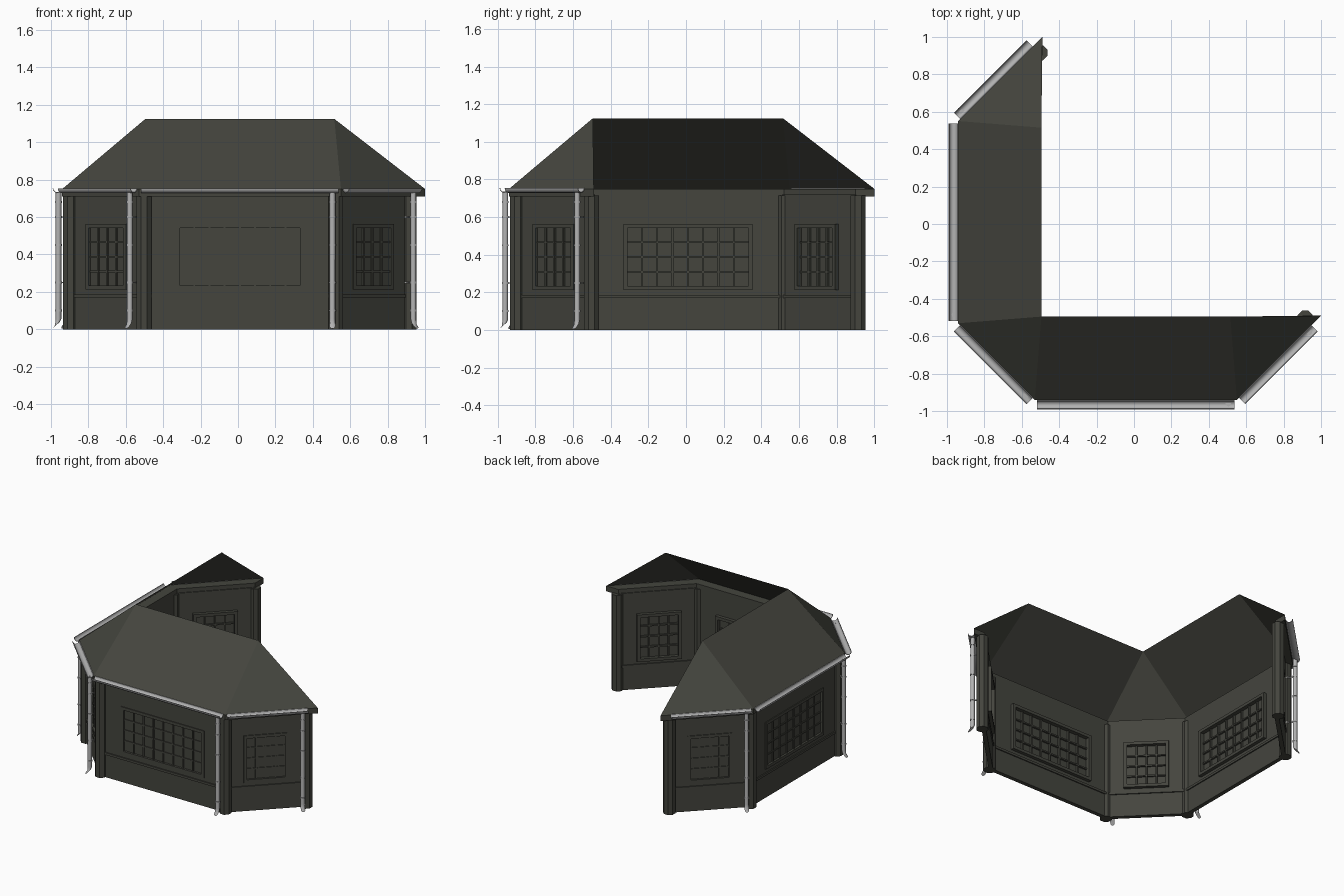
import bpy, bmesh, math
from mathutils import Matrix, Vector

if "Cube" in bpy.data.objects:
    bpy.data.objects.remove(bpy.data.objects["Cube"])

C = 0.01            # centre of the octagonal plan
R2 = math.sqrt(2)


def material(name, col):
    m = bpy.data.materials.new(name)
    m.diffuse_color = (*col, 1)
    m.use_nodes = True
    m.node_tree.nodes["Principled BSDF"].inputs["Base Color"].default_value = m.diffuse_color
    return m


DARK = material("dark_olive_grey", (0.058, 0.059, 0.048))
METAL = material("light_metal", (0.45, 0.45, 0.45))


def finish(bm, name, mat, smooth=False):
    bmesh.ops.recalc_face_normals(bm, faces=bm.faces)
    me = bpy.data.meshes.new(name)
    bm.to_mesh(me)
    bm.free()
    me.materials.append(mat)
    ob = bpy.data.objects.new(name, me)
    bpy.context.collection.objects.link(ob)
    if smooth:
        bpy.context.view_layer.objects.active = ob
        ob.select_set(True)
        bpy.ops.object.shade_smooth_by_angle(angle=math.radians(40))
        ob.select_set(False)
    return ob


def box(bm, mat4, u0, u1, d0, d1, z0, z1):
    """Box in a wall's frame: u to the right, d outward from the centre."""
    size = Matrix.Diagonal((u1 - u0, d1 - d0, z1 - z0, 1))
    mid = Matrix.Translation(((u0 + u1) / 2, -(d0 + d1) / 2, (z0 + z1) / 2))
    bmesh.ops.create_cube(bm, size=1, matrix=mat4 @ mid @ size)


def plan(d, D, cut=None):
    """Open octagon plan: long sides at distance d, corner sides at D."""
    h = D * R2 - d
    p = [[d, -h], [h, -d], [-h, -d], [-d, -h], [-d, h], [-h, d]]
    p = [[x + C, y + C] for x, y in p]
    if cut is not None:
        s = cut - p[0][1]
        p[0] = [p[0][0] + s, cut]
        p[5] = [cut, p[5][1] + s]
    return p


def strip(name, d, D, t, z0, z1, cut=None):
    """Mitred band that follows the five walls."""
    bm = bmesh.new()
    rings = []
    for (xo, yo), (xi, yi) in zip(plan(d, D, cut), plan(d - t, D - t, cut)):
        rings.append([bm.verts.new(v) for v in
                      ((xo, yo, z0), (xo, yo, z1), (xi, yi, z1), (xi, yi, z0))])
    for a, b in zip(rings, rings[1:]):
        for i in range(4):
            j = (i + 1) % 4
            bm.faces.new((a[i], a[j], b[j], b[i]))
    bm.faces.new(rings[0])
    bm.faces.new(rings[-1])
    return finish(bm, name, DARK)


def wall(name, M, d, half, wu, cols):
    """Wall with a window opening, muntins and frames."""
    t, z0, z1, top = 0.03, 0.23, 0.545, 0.72
    bm = bmesh.new()
    box(bm, M, -half, half, d - t, d, 0, z0)
    box(bm, M, -half, half, d - t, d, z1, top)
    box(bm, M, -half, -wu, d - t, d, z0, z1)
    box(bm, M, wu, half, d - t, d, z0, z1)
    finish(bm, name + "_wall", DARK)

    bm = bmesh.new()
    box(bm, M, -wu, wu, d - 0.02, d - 0.01, z0, z1)
    finish(bm, name + "_window_pane", DARK)

    bm = bmesh.new()
    for i in range(1, cols):
        u = -wu + 2 * wu * i / cols
        box(bm, M, u - 0.005, u + 0.005, d - 0.035, d - 0.002, z0, z1)
    for i in range(1, 4):
        z = z0 + (z1 - z0) * i / 4
        box(bm, M, -wu, wu, d - 0.033, d - 0.004, z - 0.005, z + 0.005)
    finish(bm, name + "_window_muntins", DARK)

    bm = bmesh.new()
    for a, b in ((d - t - 0.025, d - t), (d - 0.01, d + 0.006)):
        w = 0.018
        box(bm, M, -wu - w, -wu + 0.004, a, b, z0 - w, z1 + w)
        box(bm, M, wu - 0.004, wu + w, a, b, z0 - w, z1 + w)
        box(bm, M, -wu, wu, a, b, z0 - w, z0 + 0.004)
        box(bm, M, -wu, wu, a, b, z1 - 0.004, z1 + w)
    finish(bm, name + "_window_frame", DARK)


def gutter(name, M, d, half):
    """Half-round channel, open at the top."""
    bm = bmesh.new()
    n, rings = 8, []
    for u in (-half, half):
        ring = []
        for r, order in ((0.025, range(n + 1)), (0.021, range(n, -1, -1))):
            for i in order:
                a = math.pi * (1 + i / n)
                ring.append(bm.verts.new(
                    M @ Vector((u, -d + r * math.cos(a), 0.754 + r * math.sin(a)))))
        rings.append(ring)
    k = len(rings[0])
    for i in range(k):
        j = (i + 1) % k
        bm.faces.new((rings[0][i], rings[0][j], rings[1][j], rings[1][i]))
    for r in rings:
        bm.faces.new(r)
    finish(bm, name + "_gutter", METAL, True)


def downpipe(name, M, u, d, wall_d):
    """Pipe with an outward shoe at the foot, clamps and brackets."""
    bm = bmesh.new()
    n, rings = 12, []
    # outward shift, height, tilt of the ring
    for s, z, tilt in ((0.02, 0.015, 0.8), (0.006, 0.03, 0.6), (0, 0.055, 0), (0, 0.735, 0)):
        rings.append([bm.verts.new(M @ Vector((
            u + 0.015 * math.cos(2 * math.pi * i / n),
            -d - s + 0.015 * math.sin(2 * math.pi * i / n) * math.cos(tilt),
            z + 0.015 * math.sin(2 * math.pi * i / n) * math.sin(tilt))))
            for i in range(n)])
    for a, b in zip(rings, rings[1:]):
        for i in range(n):
            j = (i + 1) % n
            bm.faces.new((a[i], a[j], b[j], b[i]))
    bm.faces.new(rings[0])
    bm.faces.new(rings[-1])
    for z in (0.1, 0.25, 0.45, 0.6, 0.68):
        bmesh.ops.create_cone(bm, cap_ends=True, segments=12, radius1=0.018,
                              radius2=0.018, depth=0.01,
                              matrix=M @ Matrix.Translation((u, -d, z)))
    finish(bm, name + "_downpipe", METAL, True)
    bm = bmesh.new()
    for z in (0.25, 0.6):
        box(bm, M, u - 0.003, u + 0.003, wall_d, d, z - 0.003, z + 0.003)
    finish(bm, name + "_pipe_brackets", METAL)


# walls, gutters and downpipes around the plan
WD, WC = 0.91, 1.0076
sides = [("right_corner", 45), ("front", 0), ("left_corner", -45),
         ("left", -90), ("back_corner", -135)]
for name, ang in sides:
    M = Matrix.Translation((C, C, 0)) @ Matrix.Rotation(math.radians(ang), 4, 'Z')
    if ang % 90:
        wall(name, M, WC, 0.279, 0.135, 4)
        gutter(name, M, 1.077, 0.275)
        downpipe(name, M, 0.24, 1.072, WC)
    else:
        wall(name, M, WD, 0.515, 0.325, 8)
        gutter(name, M, 0.976, 0.528)
        downpipe(name, M, 0.495, 0.97, WD)

# ledge on the walls and the eaves box
strip("wall_ledge", WD + 0.008, WC + 0.008, 0.046, 0.17, 0.187)
strip("eaves_box", 0.95, 1.054, 0.07, 0.71, 0.75, cut=-0.49)

# octagonal corner posts
bm = bmesh.new()
for x, y in plan(WD - 0.005, WC - 0.005):
    bmesh.ops.create_cone(bm, cap_ends=True, segments=8, radius1=0.043, radius2=0.043,
                          depth=0.715, matrix=Matrix.Translation((x, y, 0.3575))
                          @ Matrix.Rotation(math.pi / 8, 4, 'Z'))
finish(bm, "corner_posts", DARK)

# roof: open shell of two slopes and three corner hips
bm = bmesh.new()
e = [bm.verts.new((x, y, 0.75)) for x, y in plan(0.95, 1.054, -0.49)]
r = [bm.verts.new((x, y, 1.125)) for x, y in ((0.515, -0.495), (-0.495, -0.495), (-0.495, 0.515))]
for f in ((e[0], r[0], e[1]), (e[1], r[0], r[1], e[2]), (e[2], r[1], e[3]),
          (e[3], r[1], r[2], e[4]), (e[4], r[2], e[5])):
    bm.faces.new(f)
finish(bm, "roof", DARK)
